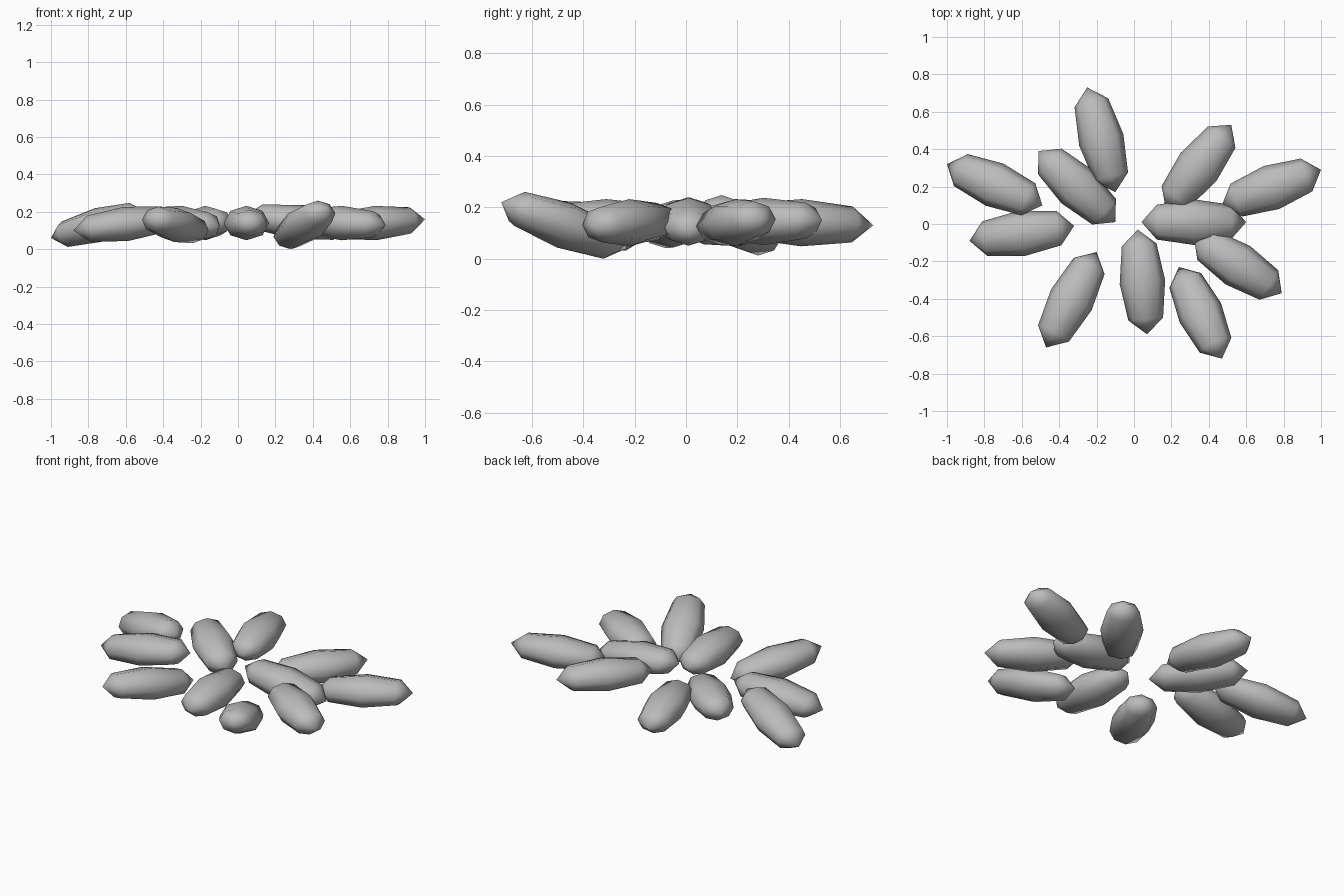
import bpy, bmesh
from mathutils import Vector, Matrix

if "Cube" in bpy.data.objects:
    bpy.data.objects.remove(bpy.data.objects["Cube"])

# One plain grey for every grain
grey = bpy.data.materials.new("plain grey")
grey.diffuse_color = (0.5, 0.5, 0.5, 1)
grey.use_nodes = True
grey.node_tree.nodes["Principled BSDF"].inputs["Base Color"].default_value = grey.diffuse_color

HALF_WIDTH, HALF_HEIGHT = 0.122, 0.092


def make_grain(name, inner, outer):
    """Eight-sided pointed grain stretched between two tips."""
    a, b = Vector(inner), Vector(outer)
    along = (b - a) / 2
    side = Vector((0, 0, 1)).cross(along).normalized()
    up = along.normalized().cross(side)
    bm = bmesh.new()
    bmesh.ops.create_uvsphere(bm, u_segments=8, v_segments=4, radius=1)
    # plump the two end rings a little
    for v in bm.verts:
        if 0.2 < abs(v.co.z) < 0.9:
            v.co.x *= 1.08
            v.co.y *= 1.08
    # local x -> width, y -> height, z -> length
    frame = Matrix((side * HALF_WIDTH, up * HALF_HEIGHT, along)).transposed()
    for v in bm.verts:
        v.co = frame @ v.co
    bmesh.ops.recalc_face_normals(bm, faces=bm.faces)
    for f in bm.faces:
        f.smooth = True
    mesh = bpy.data.meshes.new(name)
    bm.to_mesh(mesh)
    bm.free()
    mesh.materials.append(grey)
    obj = bpy.data.objects.new(name, mesh)
    obj.location = (a + b) / 2
    bpy.context.collection.objects.link(obj)


# Inner tip and outer tip of each grain
tips = [
    ((-0.10, 0.17, 0.15), (-0.25, 0.73, 0.13)),
    ((-0.10, 0.01, 0.12), (-0.51, 0.39, 0.16)),
    ((-0.49, 0.10, 0.20), (-1.00, 0.32, 0.06)),
    ((-0.32, -0.01, 0.17), (-0.88, -0.09, 0.10)),
    ((-0.20, -0.15, 0.09), (-0.47, -0.66, 0.17)),
    ((0.02, -0.03, 0.14), (0.07, -0.59, 0.14)),
    ((0.24, -0.23, 0.04), (0.47, -0.72, 0.22)),
    ((0.32, -0.07, 0.15), (0.79, -0.37, 0.13)),
    ((0.04, 0.01, 0.18), (0.60, 0.01, 0.11)),
    ((0.47, 0.10, 0.12), (1.00, 0.29, 0.16)),
    ((0.17, 0.08, 0.14), (0.52, 0.53, 0.15)),
]
for i, (inner, outer) in enumerate(tips, 1):
    make_grain(f"grain_{i}", inner, outer)
